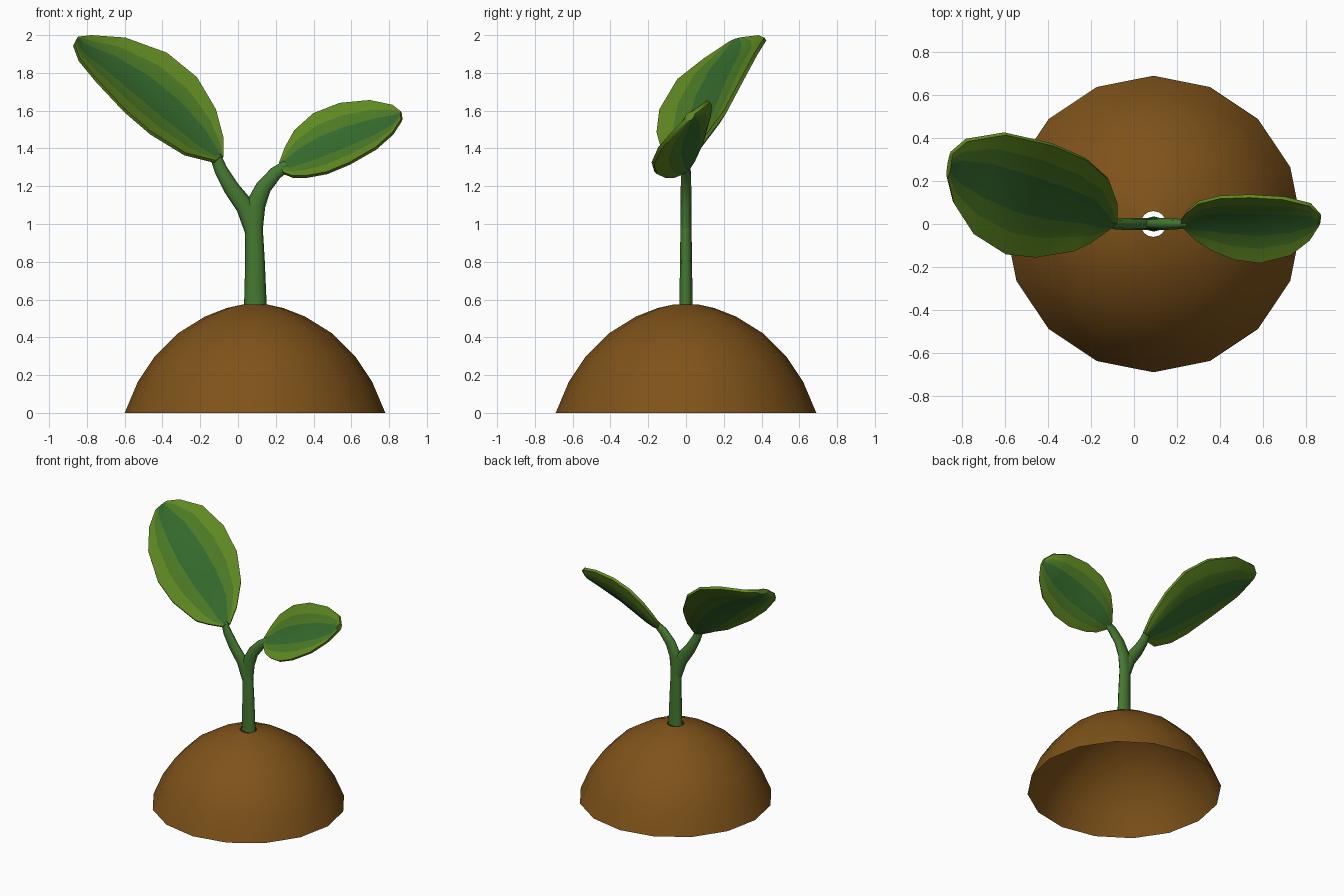
import bpy, math
from mathutils import Vector as V

if "Cube" in bpy.data.objects:
    bpy.data.objects.remove(bpy.data.objects["Cube"])


def material(name, rgb):
    m = bpy.data.materials.new(name)
    m.diffuse_color = (*rgb, 1)
    m.use_nodes = True
    m.node_tree.nodes["Principled BSDF"].inputs["Base Color"].default_value = m.diffuse_color
    return m


SOIL = material("soil", (0.21, 0.085, 0.01))
STEM = material("stem_green", (0.06, 0.19, 0.03))
EDGE = material("leaf_edge", (0.115, 0.25, 0.015))
MID = material("leaf_middle", (0.07, 0.19, 0.018))
RIB = material("leaf_rib", (0.035, 0.14, 0.025))


def make(name, verts, faces, mats, slots=None):
    me = bpy.data.meshes.new(name)
    me.from_pydata(verts, [], faces)
    for m in mats:
        me.materials.append(m)
    for i, p in enumerate(me.polygons):
        p.use_smooth = True
        if slots:
            p.material_index = slots[i]
    me.update()
    ob = bpy.data.objects.new(name, me)
    bpy.context.collection.objects.link(ob)
    return ob


def skin_rings(rings):
    n = len(rings[0])
    verts = [p for r in rings for p in r]
    faces = [(i * n + j, i * n + (j + 1) % n, (i + 1) * n + (j + 1) % n, (i + 1) * n + j)
             for i in range(len(rings) - 1) for j in range(n)]
    return verts, faces


def circle(n):
    return [(math.cos(2 * math.pi * k / n), math.sin(2 * math.pi * k / n)) for k in range(n)]


# Open soil mound with a small hole under the stem
profile = [(.69, 0), (.62, .165), (.53, .30), (.41, .42), (.265, .51), (.15, .555), (.06, .575)]
make("soil_mound", *skin_rings([[(.09 + r * c, r * s, z) for c, s in circle(16)]
                                for r, z in profile]), [SOIL])


# Tubes that run in the xz plane: points are x, z, half width, half depth
def tube(name, path):
    rings = []
    for i, (x, z, w, d) in enumerate(path):
        a, b = path[max(i - 1, 0)], path[min(i + 1, len(path) - 1)]
        t = V((b[0] - a[0], 0, b[1] - a[1])).normalized()
        side = V((t.z, 0, -t.x))
        rings.append([V((x, 0, z)) + side * w * c + V((0, d * s, 0)) for c, s in circle(8)])
    make(name, *skin_rings(rings), [STEM])


tube("stem", [(.092, .565, .06, .035), (.09, .8, .052, .032), (.084, 1.0, .046, .029), (.075, 1.1, .05, .025)])
tube("left_branch", [(.082, .96, .045, .028), (.04, 1.09, .05, .028), (-.035, 1.19, .042, .028),
                     (-.09, 1.285, .035, .025), (-.12, 1.36, .03, .015)])
tube("right_branch", [(.085, .96, .045, .028), (.092, 1.1, .053, .028), (.135, 1.195, .042, .028),
                      (.2, 1.27, .035, .025), (.26, 1.31, .03, .015)])


# Cupped leaf: rows pair an upper-edge point with a lower-edge point, base to tip
def leaf(name, rows, flip, sag, thick):
    rows = [(V(u), V(l)) for u, l in rows]
    n_rows, n = len(rows), 7
    axis = sum(rows[-1], V()) - sum(rows[0], V())
    up = axis.cross(rows[3][0] - rows[3][1]).normalized() * (-1 if flip else 1)
    rings = []
    for i, (u, l) in enumerate(rows):
        s = math.sin(math.pi * i / (n_rows - 1))
        top, bottom = [], []
        for j in range(n):
            v = 2 * j / (n - 1) - 1
            p = u.lerp(l, j / (n - 1)) - up * sag * s * (1 - v * v)
            h = thick * (.5 + .5 * (1 - v * v)) / 2
            top.append(p + up * h)
            bottom.append(p - up * h)
        rings.append(top + bottom[::-1])
    verts, faces = skin_rings(rings)
    m = 2 * n
    band = [0, 1, 2, 2, 1, 0, 0]
    slots = (band + band) * (n_rows - 1)
    for k in (0, (n_rows - 1) * m):
        faces += [(k + j, k + j + 1, k + m - 2 - j, k + m - 1 - j) for j in range(n - 1)]
        slots += [0] * (n - 1)
    ob = make(name, verts, faces, [EDGE, MID, RIB], slots)
    # Consistent outward normals
    bpy.context.view_layer.objects.active = ob
    ob.select_set(True)
    bpy.ops.object.mode_set(mode='EDIT')
    bpy.ops.mesh.select_all(action='SELECT')
    bpy.ops.mesh.normals_make_consistent(inside=False)
    bpy.ops.object.mode_set(mode='OBJECT')
    bpy.ops.object.shade_smooth_by_angle(angle=math.radians(50))
    ob.select_set(False)


leaf("left_leaf", [
    ((-.08, .02, 1.35), (-.12, -.02, 1.33)),
    ((-.08, .10, 1.45), (-.20, -.08, 1.35)),
    ((-.12, .21, 1.60), (-.28, -.12, 1.37)),
    ((-.22, .30, 1.77), (-.46, -.15, 1.48)),
    ((-.38, .37, 1.90), (-.60, -.135, 1.60)),
    ((-.60, .42, 1.98), (-.75, -.04, 1.76)),
    ((-.78, .39, 1.993), (-.84, .10, 1.87)),
    ((-.85, .33, 1.985), (-.87, .22, 1.95))], True, .055, .04)

leaf("right_leaf", [
    ((.22, .02, 1.32), (.24, -.02, 1.27)),
    ((.25, .06, 1.40), (.29, -.07, 1.25)),
    ((.30, .10, 1.49), (.36, -.115, 1.25)),
    ((.40, .125, 1.58), (.47, -.16, 1.27)),
    ((.54, .13, 1.635), (.59, -.175, 1.32)),
    ((.70, .12, 1.65), (.73, -.14, 1.40)),
    ((.82, .09, 1.625), (.82, -.07, 1.48)),
    ((.865, .04, 1.59), (.865, 0, 1.55))], False, .05, .04)
